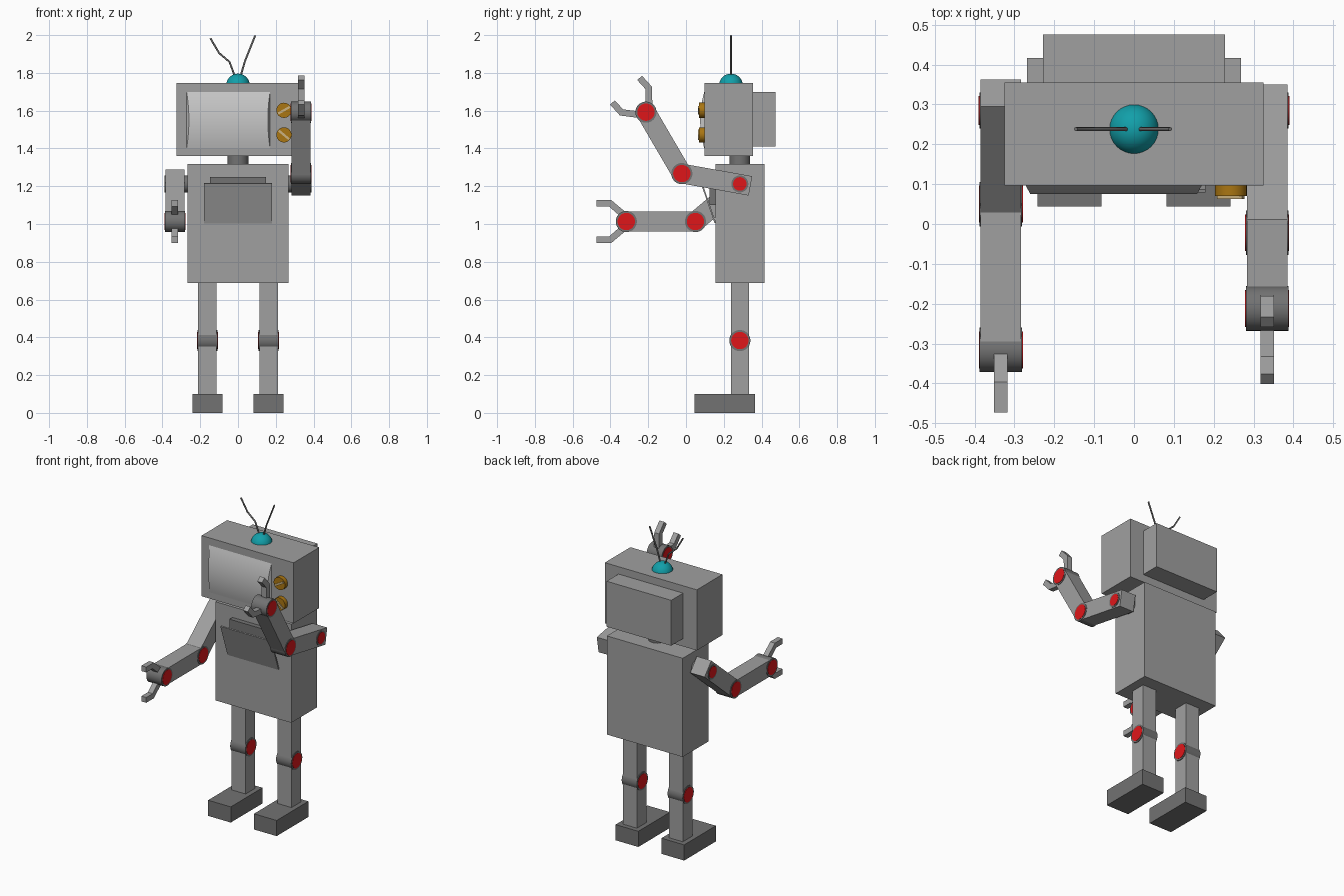
import bpy, bmesh, math
from mathutils import Vector, Matrix

cube = bpy.data.objects.get("Cube")
if cube:
    bpy.data.objects.remove(cube, do_unlink=True)


def material(name, rgb):
    m = bpy.data.materials.new(name)
    m.use_nodes = True
    m.diffuse_color = (*rgb, 1)
    m.node_tree.nodes["Principled BSDF"].inputs["Base Color"].default_value = (*rgb, 1)
    return m


GREY = material("metal grey", (.35, .35, .35))
DARK = material("dark grey", (.17, .17, .17))
RED = material("joint red", (.74, .008, .01))
TEAL = material("dome teal", (.006, .35, .4))
GOLD = material("knob gold", (.4, .18, .006))
PALE = material("pointer pale gold", (.6, .45, .22))
SCREEN = material("screen light grey", (.58, .58, .58))


def finish(name, bm, mat, smooth=False):
    bmesh.ops.recalc_face_normals(bm, faces=bm.faces)
    me = bpy.data.meshes.new(name)
    bm.to_mesh(me)
    bm.free()
    me.materials.append(mat)
    ob = bpy.data.objects.new(name, me)
    bpy.context.collection.objects.link(ob)
    if smooth:
        bpy.ops.object.select_all(action='DESELECT')
        ob.select_set(True)
        bpy.context.view_layer.objects.active = ob
        bpy.ops.object.shade_smooth_by_angle(angle=math.radians(35))
    return ob


def box(name, x, y, z, mat):
    """Box from (min, max) pairs."""
    bm = bmesh.new()
    bmesh.ops.create_cube(bm, size=1)
    for v in bm.verts:
        v.co = [(a + b) / 2 + c * (b - a) for (a, b), c in zip((x, y, z), v.co)]
    return finish(name, bm, mat)


def cylinder(name, centre, radius, length, axis, mat):
    bm = bmesh.new()
    bmesh.ops.create_cone(bm, cap_ends=True, segments=32, radius1=radius, radius2=radius, depth=length)
    rot = Vector((0, 0, 1)).rotation_difference(Vector(axis)).to_matrix().to_4x4()
    bm.transform(Matrix.Translation(centre) @ rot)
    return finish(name, bm, mat, True)


def prism(name, outline, x, width, mat):
    """Extrude a (y, z) outline sideways, centred on x."""
    bm = bmesh.new()
    face = bm.faces.new([bm.verts.new((x - width / 2, y, z)) for y, z in outline])
    new = bmesh.ops.extrude_face_region(bm, geom=[face])["geom"]
    bmesh.ops.translate(bm, vec=(width, 0, 0), verts=[g for g in new if isinstance(g, bmesh.types.BMVert)])
    return finish(name, bm, mat)


def local(origin, direction, points):
    """Points given as (along, across) a direction in the y-z plane."""
    o, d = Vector(origin), Vector(direction).normalized()
    p = Vector((-d.y, d.x))
    return [o + d * a + p * b for a, b in points]


def limb(name, a, b, x, width, half, mat, before=0):
    a, b = Vector(a), Vector(b)
    n = (b - a).length
    corners = [(-before, -half), (n, -half), (n, half), (-before, half)]
    return prism(name, local(a, b - a, corners), x, width, mat)


def joint(name, x, y, z, radius=.056, cap=.046, width=.107):
    cylinder(name, (x, y, z), radius, width, (1, 0, 0), DARK)
    for s, side in ((-1, "right"), (1, "left")):
        cylinder(f"{name}_{side}_cap", (x + s * width / 2, y, z), cap, .004, (1, 0, 0), RED)


# Torso, neck and head
box("torso", (-.268, .268), (.155, .416), (.688, 1.318), GREY)
cylinder("neck", (0, .285, 1.34), .055, .06, (0, 0, 1), DARK)
box("head", (-.325, .325), (.097, .355), (1.36, 1.747), GREY)
box("head_back_box", (-.228, .228), (.35, .475), (1.41, 1.7), GREY)

# Chest slot and open flap
box("chest_slot", (-.148, .148), (.125, .16), (1.1, 1.25), DARK)
limb("chest_flap", (.155, 1.005), (.083, 1.215), 0, .36, .004, GREY)

# Bulging screen
bm = bmesh.new()
rows = []
for i in range(17):
    t = i / 8 - 1
    bulge = 1 - t * t
    rows.append([bm.verts.new((x, .097 - .022 * bulge, 1.55 + .15 * t))
                 for x in (-.272 + .012 * bulge, .17 - .012 * bulge)])
for a, b in zip(rows, rows[1:]):
    bm.faces.new((a[0], a[1], b[1], b[0]))
for side in (0, 1):
    bm.faces.new([r[side] for r in rows])
finish("screen", bm, SCREEN, True)

# Knobs with pointer bars
for name, z, tilt in (("upper", 1.602, -30), ("lower", 1.472, 40)):
    cylinder(f"{name}_knob", (.243, .084, z), .04, .028, (0, 1, 0), GOLD)
    bar = box(f"{name}_knob_pointer", (-.036, .036), (-.004, .004), (-.006, .006), PALE)
    bar.location = (.243, .067, z)
    bar.rotation_euler.y = math.radians(tilt)

# Dome and antennas
bm = bmesh.new()
bmesh.ops.create_uvsphere(bm, u_segments=32, v_segments=16, radius=.063)
bm.transform(Matrix.Translation((0, .238, 1.733)))
finish("dome", bm, TEAL, True)
antennas = {
    "right_antenna": [(-.012, 1.77), (-.045, 1.858), (-.1, 1.905), (-.146, 1.983)],
    "left_antenna": [(.01, 1.77), (.036, 1.86), (.091, 1.998)],
}
for name, path in antennas.items():
    cu = bpy.data.curves.new(name, 'CURVE')
    cu.dimensions = '3D'
    cu.bevel_depth = .005
    cu.bevel_resolution = 2
    cu.use_fill_caps = True
    sp = cu.splines.new('POLY')
    sp.points.add(len(path) - 1)
    for point, (x, z) in zip(sp.points, path):
        point.co = (x, .238, z, 1)
    cu.materials.append(DARK)
    bpy.context.collection.objects.link(bpy.data.objects.new(name, cu))

# Legs
for s, side in ((-1, "right"), (1, "left")):
    x = s * .162
    box(f"{side}_leg", (x - .049, x + .049), (.238, .334), (.09, .7), GREY)
    joint(f"{side}_knee", x, .285, .383)
    box(f"{side}_foot", (x - .08, x + .08), (.044, .364), (0, .1), DARK)

# Arms: elbow, wrist and hand direction in the y-z plane
shoulder = (.285, 1.212)
prong = [(.01, .055), (.08, .114), (.157, .114), (.157, .08), (.092, .08), (.035, .03)]
poses = (
    ("right", -1, (.05, 1.013), (-.316, 1.013), (-1, 0)),
    ("left", 1, (-.022, 1.267), (-.212, 1.592), (-.67, .74)),
)
for side, s, elbow, wrist, hand in poses:
    x = s * .334
    limb(f"{side}_upper_arm", shoulder, elbow, x, .102, .052, GREY, before=.057)
    limb(f"{side}_forearm", elbow, wrist, x, .102, .052, GREY)
    joint(f"{side}_shoulder", s * .327, *shoulder, radius=.045, cap=.036, width=.122)
    joint(f"{side}_elbow", x, *elbow)
    joint(f"{side}_wrist", x, *wrist)
    for k, part in ((1, "first"), (-1, "second")):
        outline = local(wrist, hand, [(a, k * b) for a, b in prong])
        prism(f"{side}_{part}_claw", outline, x, .034, GREY)
